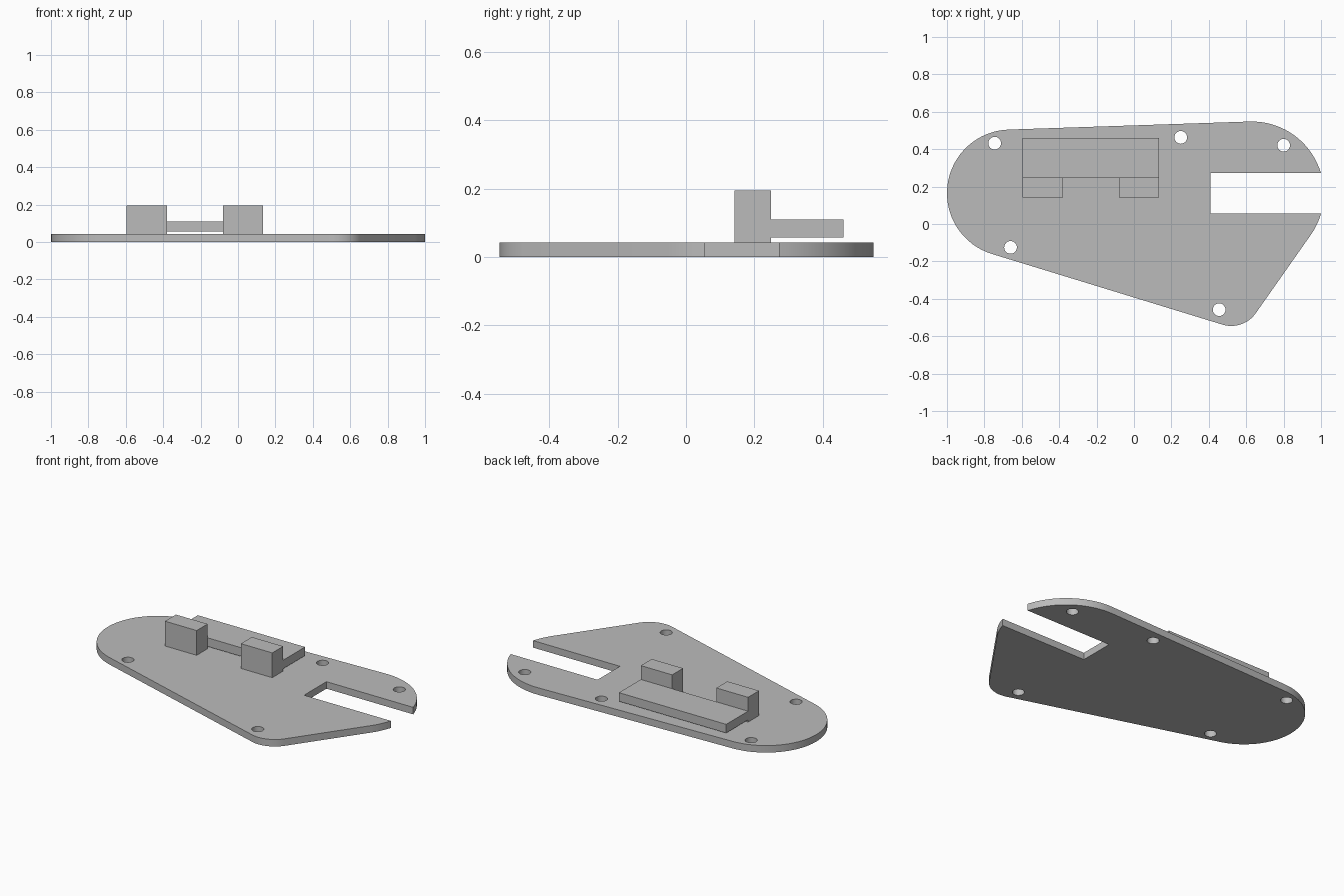
import bpy, bmesh
from math import radians, sin, cos

if "Cube" in bpy.data.objects:
    bpy.data.objects.remove(bpy.data.objects["Cube"], do_unlink=True)

grey = bpy.data.materials.new("plain_grey")
grey.use_nodes = True
colour = (0.5, 0.5, 0.5, 1)
grey.diffuse_color = colour
grey.node_tree.nodes["Principled BSDF"].inputs["Base Color"].default_value = colour

THICK = 0.043


def arc(cx, cy, r, start, end, steps):
    """Points along an arc, angles in degrees."""
    angles = [radians(start + (end - start) * i / steps) for i in range(steps + 1)]
    return [(cx + r * cos(a), cy + r * sin(a)) for a in angles]


def add_loop(curve, points):
    spline = curve.splines.new("POLY")
    spline.points.add(len(points) - 1)
    for p, (x, y) in zip(spline.points, points):
        p.co = (x, y, 0, 1)
    spline.use_cyclic_u = True


def box(name, x0, x1, y0, y1, z0, z1):
    bm = bmesh.new()
    bmesh.ops.create_cube(bm, size=1)
    for v in bm.verts:
        v.co = (x1 if v.co.x > 0 else x0,
                y1 if v.co.y > 0 else y0,
                z1 if v.co.z > 0 else z0)
    mesh = bpy.data.meshes.new(name)
    bm.to_mesh(mesh)
    bm.free()
    mesh.materials.append(grey)
    obj = bpy.data.objects.new(name, mesh)
    bpy.context.collection.objects.link(obj)


# Plate outline: three rounded corners, with a slot open to the right
outline = arc(-0.66, 0.165, 0.34, 91.9, 253.4, 32)
outline += arc(0.52, -0.385, 0.16, 253.4, 325.4, 16)
outline += arc(0.63, 0.163, 0.385, 325.4, 343.7, 5)
outline += [(0.41, 0.055), (0.41, 0.272)]
outline += arc(0.63, 0.163, 0.385, 16.4, 91.9, 18)

curve = bpy.data.curves.new("base_plate", "CURVE")
curve.dimensions = "2D"
curve.fill_mode = "BOTH"
curve.extrude = THICK / 2
add_loop(curve, outline)

# Screw holes
for x, y in [(-0.745, 0.432), (0.25, 0.463), (0.8, 0.421),
             (-0.66, -0.125), (0.455, -0.458)]:
    add_loop(curve, arc(x, y, 0.034, 0, 345, 23))

plate = bpy.data.objects.new("base_plate", curve)
bpy.context.collection.objects.link(plate)
bpy.ops.object.select_all(action="DESELECT")
plate.select_set(True)
bpy.context.view_layer.objects.active = plate
bpy.ops.object.convert(target="MESH")
plate = bpy.context.object

# Weld the plate and stand it on the ground
bm = bmesh.new()
bm.from_mesh(plate.data)
bmesh.ops.remove_doubles(bm, verts=bm.verts, dist=0.0001)
bmesh.ops.translate(bm, verts=bm.verts, vec=(0, 0, THICK / 2))
bmesh.ops.recalc_face_normals(bm, faces=bm.faces)
bm.to_mesh(plate.data)
bm.free()
plate.data.materials.clear()
plate.data.materials.append(grey)
bpy.ops.object.shade_smooth_by_angle(angle=radians(30))

# Two upright posts carrying a raised shelf behind them
box("right_post", -0.595, -0.38, 0.142, 0.248, THICK, 0.195)
box("left_post", -0.08, 0.133, 0.142, 0.248, THICK, 0.195)
box("shelf", -0.595, 0.133, 0.248, 0.46, 0.057, 0.11)
